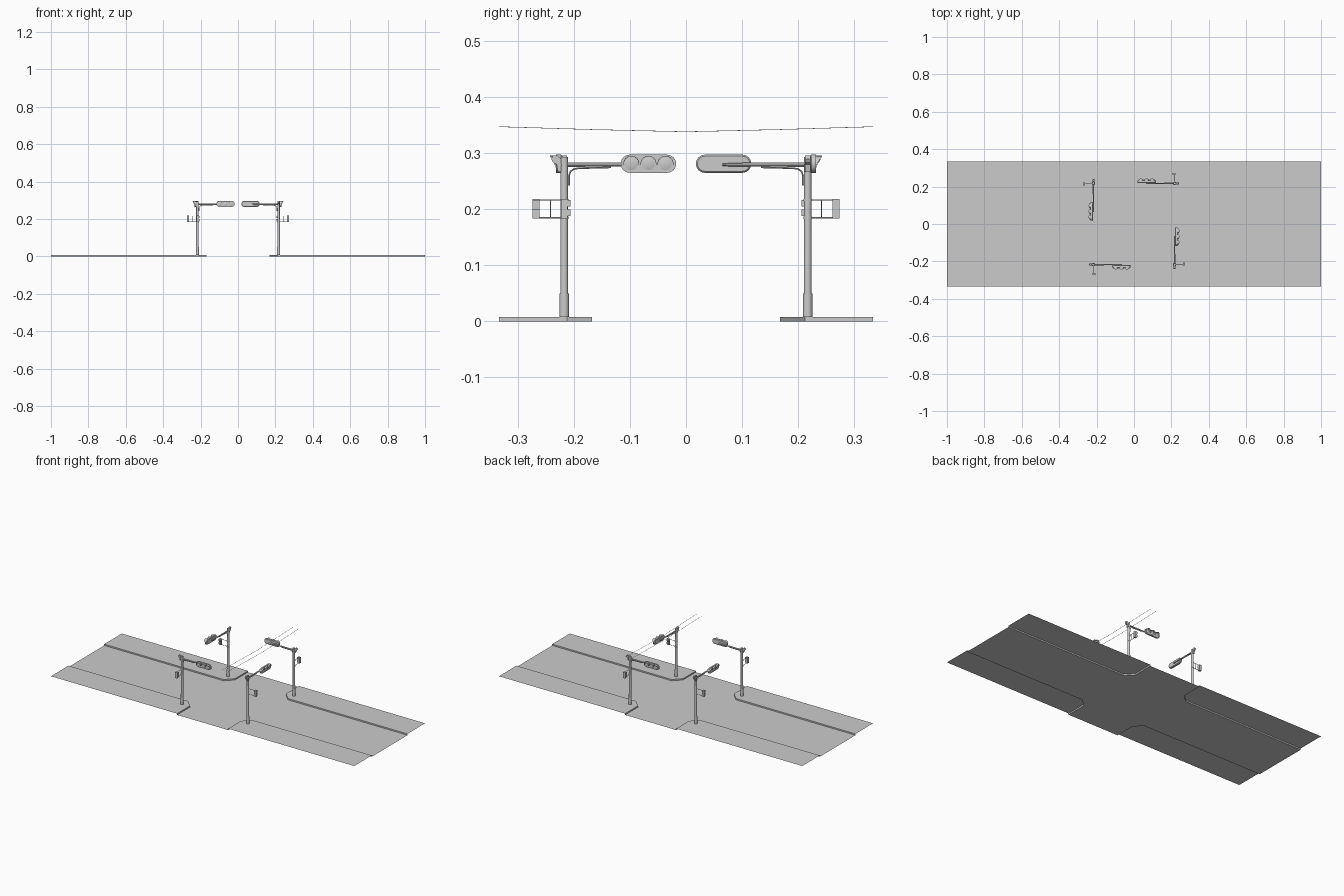
import bpy, bmesh, math
from mathutils import Matrix, Vector

if "Cube" in bpy.data.objects:
    bpy.data.objects.remove(bpy.data.objects["Cube"])

POLE = 0.217      # pole distance from each axis
CURB = 0.008      # pavement height


def finish(bm, name, smooth=False):
    bmesh.ops.recalc_face_normals(bm, faces=bm.faces)
    me = bpy.data.meshes.new(name)
    bm.to_mesh(me)
    bm.free()
    if smooth:
        for p in me.polygons:
            p.use_smooth = True
        me.set_sharp_from_angle(angle=math.radians(35))
    return me


def place(me, name, matrix=Matrix()):
    ob = bpy.data.objects.new(name, me)
    ob.matrix_world = matrix
    bpy.context.collection.objects.link(ob)
    return ob


def tube(bm, path, radii, n=8):
    """Capped tube swept along a path, one radius per point."""
    pts = [Vector(p) for p in path]
    rings = []
    for i, p in enumerate(pts):
        t = (pts[min(i + 1, len(pts) - 1)] - pts[max(i - 1, 0)]).normalized()
        if abs(t.z) > 0.99 or i and pts[0].x == pts[1].x == 0 and t.z > 0.9:
            t = Vector((0, 0, 1))
        side = Vector((0, 1, 0)) if abs(t.y) < 0.7 else Vector((1, 0, 0))
        u = t.cross(side).normalized()
        v = t.cross(u).normalized()
        ring = []
        for k in range(n):
            a = 2 * math.pi * (k + 0.5) / n
            ring.append(bm.verts.new(p + radii[i] * (math.cos(a) * u + math.sin(a) * v)))
        rings.append(ring)
    loft(bm, rings)


def loft(bm, rings, caps=True):
    for a, b in zip(rings, rings[1:]):
        for k in range(len(a)):
            j = (k + 1) % len(a)
            bm.faces.new((a[k], a[j], b[j], b[k]))
    if caps:
        bm.faces.new(rings[0])
        bm.faces.new(rings[-1])


def box(bm, lo, hi):
    c = [(a + b) / 2 for a, b in zip(lo, hi)]
    s = [b - a for a, b in zip(lo, hi)]
    bmesh.ops.create_cube(bm, size=1, matrix=Matrix.Translation(c) @ Matrix.Diagonal((*s, 1)))


def stadium(bm, cx, cz, half, r, y, n=8):
    """Ring of verts shaped like a long rounded slot in the xz plane."""
    ring = []
    for side in (1, -1):
        for k in range(n + 1):
            a = -math.pi / 2 + math.pi * k / n
            ring.append(bm.verts.new((cx + side * (half + r * math.cos(a)), y,
                                      cz + side * r * math.sin(a))))
    return ring


# Road surface: a cross-shaped sheet with cut corners
E, Y, C, K = 1.0, 1 / 3, 0.168, 0.212
quarter = [(E, C), (K, C), (C, K), (C, Y)]
outline = (quarter + [(-x, y) for x, y in reversed(quarter)]
           + [(-x, -y) for x, y in quarter] + [(x, -y) for x, y in reversed(quarter)])
bm = bmesh.new()
bm.faces.new([bm.verts.new((x, y, 0)) for x, y in outline])
bmesh.ops.triangulate(bm, faces=bm.faces)
place(finish(bm, "road"), "road")

# Pavements: raised sheet plus curb face, one per corner
for sx in (1, -1):
    for sy in (1, -1):
        bm = bmesh.new()
        top = [bm.verts.new((sx * x, sy * y, CURB)) for x, y in quarter]
        low = [bm.verts.new((sx * x, sy * y, 0)) for x, y in quarter]
        corner = bm.verts.new((sx * E, sy * Y, CURB))
        bm.faces.new(top + [corner])
        for k in range(3):
            bm.faces.new((top[k], low[k], low[k + 1], top[k + 1]))
        me = finish(bm, "pavement")
        if me.polygons[0].normal.z < 0:
            me.flip_normals()
        place(me, "pavement")

# ---- One signal post: pole at origin, arm along +x, lamps facing -y ----
parts = {}

# Pole with thicker foot
bm = bmesh.new()
tube(bm, [(0, 0, CURB), (0, 0, 0.05)], [0.0088, 0.0088], 12)
tube(bm, [(0, 0, 0.05), (0, 0, 0.293)], [0.0072, 0.0068], 12)
parts["pole"] = finish(bm, "pole", True)

# Arm, with curved brace underneath
bm = bmesh.new()
tube(bm, [(-0.012, 0, 0.279), (0.1, 0, 0.2795), (0.152, 0, 0.2795)], [0.0042, 0.0036, 0.0032])
tube(bm, [(0.0085, 0, 0.242), (0.0085, 0, 0.26), (0.011, 0, 0.267),
          (0.017, 0, 0.2715), (0.026, 0, 0.273), (0.083, 0, 0.2745)], [0.0017] * 6, 6)
parts["signal_arm"] = finish(bm, "signal_arm", True)

# Clamp behind the pole top
bm = bmesh.new()
prof = [(-0.023, 0.289), (-0.021, 0.296), (-0.013, 0.296), (-0.006, 0.29),
        (-0.006, 0.266), (-0.011, 0.266), (-0.014, 0.28), (-0.02, 0.283)]
loft(bm, [[bm.verts.new((x, y, z)) for x, z in prof] for y in (-0.005, 0.005)])
parts["arm_clamp"] = finish(bm, "arm_clamp")

# Signal housing: slot shape with bevelled back and recessed front
SX, SZ, PITCH = 0.15, 0.281, 0.0305
bm = bmesh.new()
loft(bm, [stadium(bm, SX, SZ, 0.0333, r, y) for r, y in
          ((0.0135, -0.003), (0.0162, -0.006), (0.0162, -0.0145), (0.0148, -0.0145), (0.0148, -0.013))])
parts["signal_housing"] = finish(bm, "signal_housing", True)

# Three lenses and three half-round visors
bm = bmesh.new()
vis = bmesh.new()
for i in (-1, 0, 1):
    cx = SX + i * PITCH
    loft(bm, [stadium(bm, cx, SZ, 0, r, y) for r, y in
              ((0.0115, -0.0125), (0.0115, -0.014), (0.006, -0.0155))])
    n, strips = 10, []
    for r, y0 in ((0.0142, -0.013), (0.0133, -0.013)):
        back, front = [], []
        for k in range(n + 1):
            a = math.radians(-10 + 200 * k / n)
            x, z = cx + r * math.cos(a), SZ + r * math.sin(a)
            back.append(vis.verts.new((x, y0, z)))
            front.append(vis.verts.new((x, -0.017 - 0.0085 * max(0, math.sin(a)), z)))
        strips.append((back, front))
    (b0, f0), (b1, f1) = strips
    loft(vis, [[b0[k], f0[k], f1[k], b1[k]] for k in range(n + 1)])
bmesh.ops.remove_doubles(bm, verts=bm.verts, dist=1e-6)
parts["signal_lenses"] = finish(bm, "signal_lenses", True)
parts["signal_visors"] = finish(vis, "signal_visors", True)

# Mount joining arm and housing
bm = bmesh.new()
box(bm, (0.142, -0.006, 0.2765), (0.152, 0.002, 0.2825))
parts["signal_mount"] = finish(bm, "signal_mount")

# Pedestrian signal box with hooded front, held out on the -y side
bm = bmesh.new()
box(bm, (-0.006, -0.057, 0.183), (0.006, -0.044, 0.218))
for z in (0.186, 0.203):
    box(bm, (0.006, -0.0565, z + 0.0125), (0.011, -0.0445, z + 0.0135))
    for y in (-0.0565, -0.0455):
        box(bm, (0.006, y, z + 0.002), (0.011, y + 0.001, z + 0.0125))
parts["pedestrian_signal"] = finish(bm, "pedestrian_signal")

# Pedestrian signal bracket: two rods, an upright and pole clamps
bm = bmesh.new()
for z in (0.1845, 0.2165):
    tube(bm, [(0, -0.045, z), (0, 0, z)], [0.0012, 0.0012], 6)
    tube(bm, [(0, 0, z - 0.002), (0, 0, z + 0.002)], [0.008, 0.008], 12)
tube(bm, [(0, -0.0245, 0.1845), (0, -0.0245, 0.2165)], [0.0009, 0.0009], 6)
parts["pedestrian_bracket"] = finish(bm, "pedestrian_bracket", True)

# Four posts turned around the crossing
for k in range(4):
    m = Matrix.Rotation(k * math.pi / 2, 4, 'Z') @ Matrix.Translation((-POLE, -POLE, 0))
    for name, me in parts.items():
        place(me, name, m)

# Overhead wires with a slight sag
for x in (0.128, 0.165):
    bm = bmesh.new()
    path = [(x, Y * t, 0.338 + 0.009 * abs(t) ** 1.2) for t in (-1, -0.5, 0, 0.5, 1)]
    tube(bm, path, [0.0007] * 5, 4)
    place(finish(bm, "overhead_wire"), "overhead_wire")
